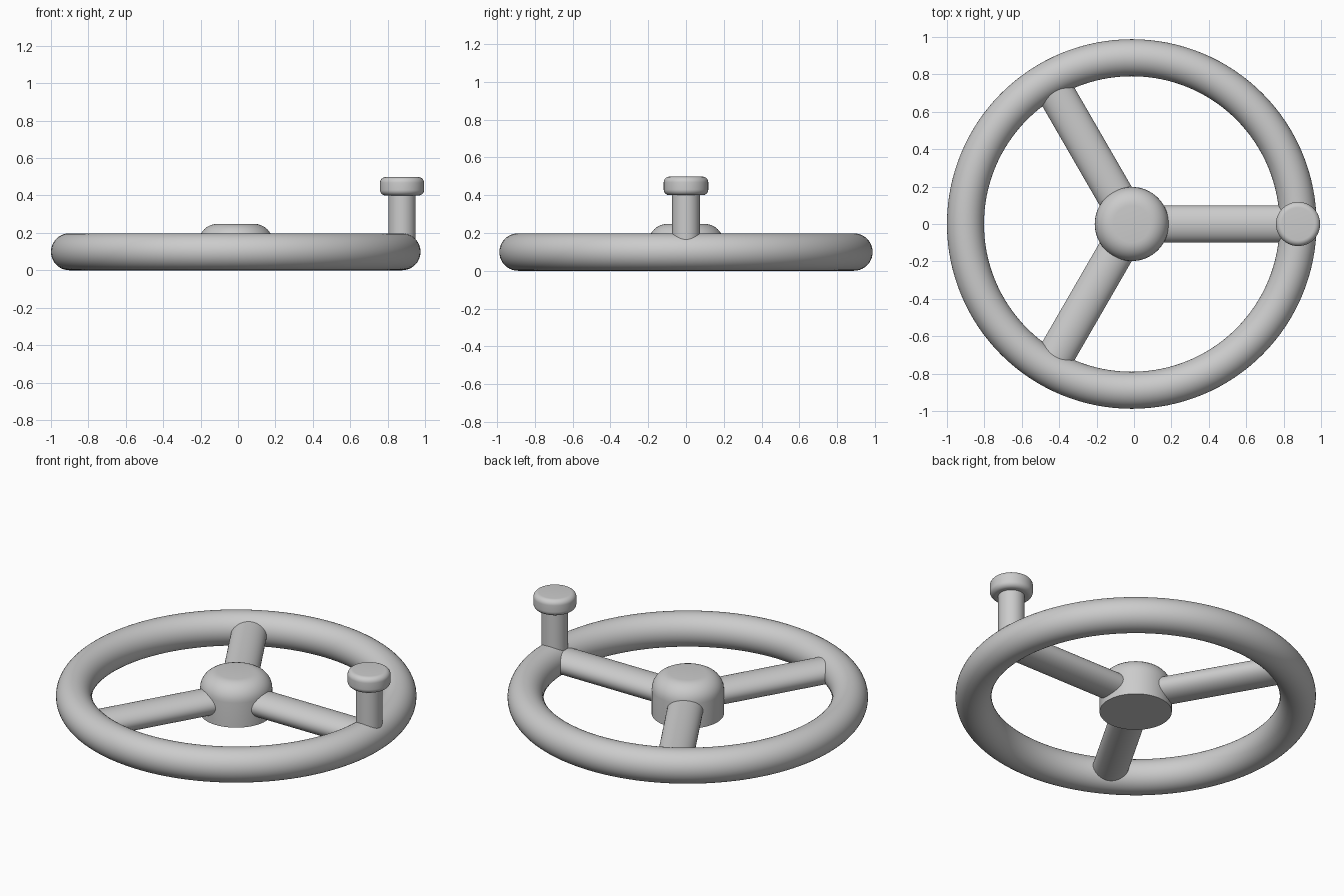
import bpy, math
from mathutils import Matrix

cube = bpy.data.objects.get("Cube")
if cube:
    bpy.data.objects.remove(cube, do_unlink=True)

CX, RIM, TUBE = -0.012, 0.889, 0.099   # wheel axis, rim radius, rim thickness

grey = bpy.data.materials.new("plain grey")
grey.use_nodes = True
grey.diffuse_color = (0.6, 0.6, 0.6, 1)
grey.node_tree.nodes["Principled BSDF"].inputs["Base Color"].default_value = (0.6, 0.6, 0.6, 1)


def finish(name):
    ob = bpy.context.object
    ob.name = name
    ob.data.materials.append(grey)
    bpy.ops.object.shade_smooth_by_angle(angle=math.radians(35))
    return ob


def arc(r, z, f, start, steps=8):
    """Quarter-round profile points about (r, z)."""
    angles = [math.radians(start + 90 * i / steps) for i in range(steps + 1)]
    return [(r + f * math.cos(a), z + f * math.sin(a)) for a in angles]


def lathe(name, profile, x, sides=64):
    """Closed solid turned from (radius, height) points around a vertical axis."""
    verts, faces = [], []
    for r, z in profile:
        for i in range(sides):
            a = math.tau * i / sides
            verts.append((r * math.cos(a), r * math.sin(a), z))
    for k in range(len(profile) - 1):
        for i in range(sides):
            j = (i + 1) % sides
            faces.append((k * sides + i, k * sides + j, (k + 1) * sides + j, (k + 1) * sides + i))
    faces.append(tuple(reversed(range(sides))))
    faces.append(tuple(range(len(verts) - sides, len(verts))))
    mesh = bpy.data.meshes.new(name)
    mesh.from_pydata(verts, [], faces)
    ob = bpy.data.objects.new(name, mesh)
    bpy.context.collection.objects.link(ob)
    ob.location.x = x
    bpy.ops.object.select_all(action="DESELECT")
    ob.select_set(True)
    bpy.context.view_layer.objects.active = ob
    return finish(name)


# Round rim
bpy.ops.mesh.primitive_torus_add(major_radius=RIM, minor_radius=TUBE, major_segments=128,
                                 minor_segments=40, location=(CX, 0, TUBE))
finish("rim")

# Domed-edge hub
lathe("hub", [(0.198, 0)] + arc(0.099, 0.149, 0.099, 0), CX)

# Three flattened oval spokes from the hub to inside the rim
for n in range(3):
    bpy.ops.mesh.primitive_cylinder_add(vertices=48, radius=1, depth=RIM - 0.05)
    spoke = finish(f"spoke_{n + 1}")
    spoke.data.transform(Matrix.Translation((CX, 0, TUBE))
                         @ Matrix.Rotation(math.tau * n / 3, 4, "Z")
                         @ Matrix.Translation((RIM / 2 + 0.025, 0, 0))
                         @ Matrix.Rotation(math.pi / 2, 4, "Y")
                         @ Matrix.Diagonal((0.07, 0.099, 1, 1)))

# Crank handle: post and rounded knob
lathe("handle_post", [(0.073, 0.1), (0.073, 0.42)], CX + RIM)
lathe("handle_knob", arc(0.088, 0.43, 0.03, -90) + arc(0.088, 0.468, 0.03, 0), CX + RIM)
